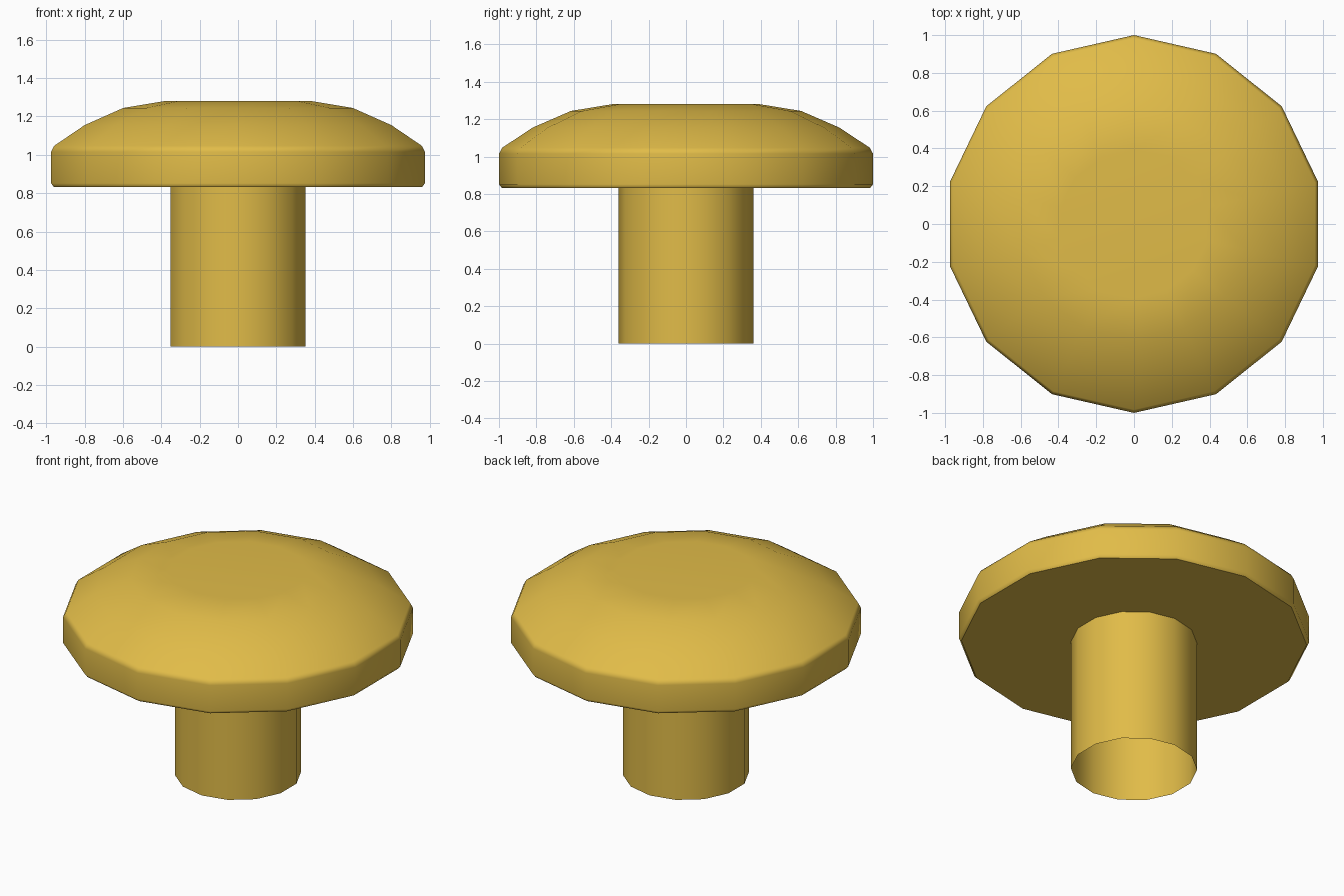
import bpy, bmesh, math

if "Cube" in bpy.data.objects:
    bpy.data.objects.remove(bpy.data.objects["Cube"])

SIDES = 14

gold = bpy.data.materials.new("gold")
gold.diffuse_color = (0.75, 0.50, 0.065, 1)
gold.use_nodes = True
gold.node_tree.nodes["Principled BSDF"].inputs["Base Color"].default_value = gold.diffuse_color


def lathe(name, profile, cap_top=False):
    """Turn a (radius, z) profile around z with a corner facing the back."""
    bm = bmesh.new()
    rings = []
    for r, z in profile:
        rings.append([bm.verts.new((r * math.sin(2 * math.pi * i / SIDES),
                                    r * math.cos(2 * math.pi * i / SIDES), z))
                      for i in range(SIDES)])
    for low, high in zip(rings, rings[1:]):
        for i in range(SIDES):
            j = (i + 1) % SIDES
            bm.faces.new((low[j], low[i], high[i], high[j]))
    if cap_top:
        bm.faces.new(rings[-1][::-1])
    mesh = bpy.data.meshes.new(name)
    bm.to_mesh(mesh)
    bm.free()
    mesh.materials.append(gold)
    obj = bpy.data.objects.new(name, mesh)
    bpy.context.collection.objects.link(obj)
    bpy.ops.object.select_all(action='DESELECT')
    obj.select_set(True)
    bpy.context.view_layer.objects.active = obj
    bpy.ops.object.shade_smooth_by_angle(angle=math.radians(50))
    # keep the large flat areas flat, blending only over the small bevels
    weighted = obj.modifiers.new("weighted_normals", 'WEIGHTED_NORMAL')
    weighted.keep_sharp = True
    return obj


# Hollow stem, open at the bottom
lathe("stem", [(0.36, 0), (0.36, 0.833)])

# Domed head: underside, small bevel, rim, dome and flat top
lathe("knob_head", [(0.36, 0.833), (0.985, 0.833), (1.0, 0.852), (1.0, 1.015),
                    (0.983, 1.047), (0.82, 1.155), (0.615, 1.244),
                    (0.395, 1.28)], cap_top=True)
